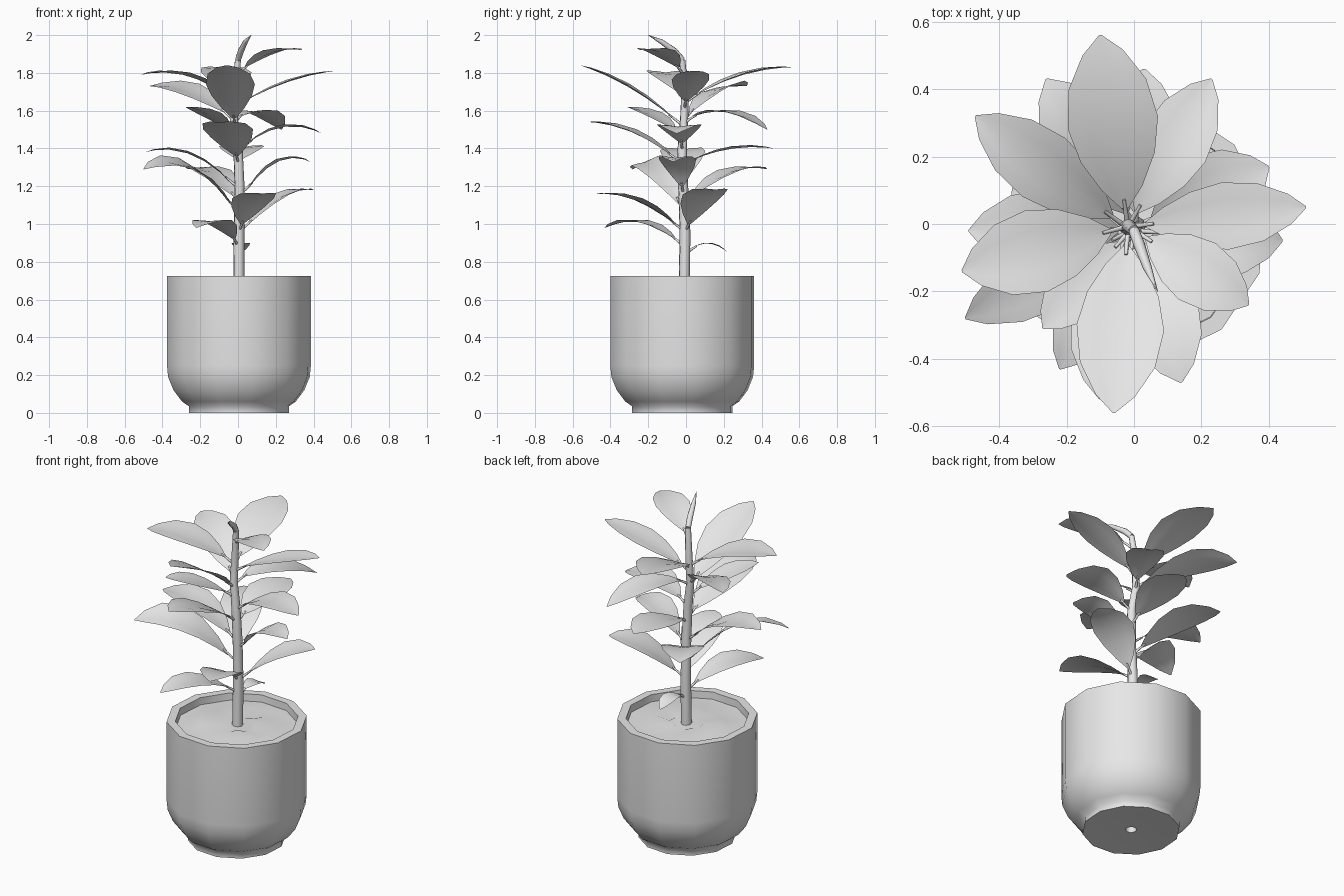
import bpy, bmesh, math, random
from mathutils import Vector

old = bpy.data.objects.get("Cube")
if old:
    bpy.data.objects.remove(old, do_unlink=True)

random.seed(4)
SIDES = 12

grey = bpy.data.materials.new("light grey")
grey.use_nodes = True
tone = (0.8, 0.8, 0.8, 1)
grey.diffuse_color = tone
for node in grey.node_tree.nodes:
    if node.type == 'BSDF_PRINCIPLED':
        node.inputs["Base Color"].default_value = tone


def finish(name, bm, angle=40, recalc=True):
    if recalc:
        bmesh.ops.recalc_face_normals(bm, faces=bm.faces)
    mesh = bpy.data.meshes.new(name)
    bm.to_mesh(mesh)
    bm.free()
    mesh.materials.append(grey)
    obj = bpy.data.objects.new(name, mesh)
    bpy.context.collection.objects.link(obj)
    bpy.ops.object.select_all(action='DESELECT')
    obj.select_set(True)
    bpy.context.view_layer.objects.active = obj
    bpy.ops.object.shade_smooth_by_angle(angle=math.radians(angle))
    return obj


def bridge(bm, a, b, closed):
    count = len(a)
    for i in range(count if closed else count - 1):
        j = (i + 1) % count
        bm.faces.new((a[i], a[j], b[j], b[i]))


def ring(bm, radius, z, jitter=0):
    verts = []
    for i in range(SIDES):
        a = math.tau * (i + 0.5) / SIDES - math.radians(4)
        verts.append(bm.verts.new((radius * math.cos(a), radius * math.sin(a),
                                   z + random.uniform(-jitter, jitter))))
    return verts


def tube(name, points, radii):
    curve = bpy.data.curves.new(name, 'CURVE')
    curve.dimensions = '3D'
    curve.bevel_depth = 1
    curve.bevel_resolution = 2
    curve.use_fill_caps = True
    spline = curve.splines.new('POLY')
    spline.points.add(len(points) - 1)
    for p, co, r in zip(spline.points, points, radii):
        p.co = (*co, 1)
        p.radius = r
    spline.use_smooth = True
    curve.materials.append(grey)
    obj = bpy.data.objects.new(name, curve)
    bpy.context.collection.objects.link(obj)


# Pot: flat underside with drain hole, foot, rounded belly, rim and inside
bm = bmesh.new()
profile = [(0.03, 0.06), (0.03, 0.004), (0.2, 0.004), (0.25, 0), (0.27, 0),
           (0.27, 0.035), (0.307, 0.06), (0.353, 0.12), (0.382, 0.19),
           (0.388, 0.25), (0.388, 0.725), (0.34, 0.725), (0.33, 0.5),
           (0.295, 0.06)]
rings = [ring(bm, r, z) for r, z in profile]
for a, b in zip(rings, rings[1:] + rings[:1]):
    bridge(bm, a, b, True)
pot = finish("pot", bm, 60)
pot.location = (0.005, -0.02, 0)

# Uneven soil
bm = bmesh.new()
rings = [ring(bm, r, z, j) for r, z, j in
         [(0.339, 0.682, 0), (0.27, 0.682, 0.008), (0.2, 0.694, 0.014), (0.1, 0.692, 0.01)]]
for a, b in zip(rings, rings[1:]):
    bridge(bm, a, b, True)
bm.faces.new(rings[-1])
soil = finish("soil", bm, 25)
soil.location = pot.location

# Stem with slight bends, and the rolled new leaf on top
stem = [Vector(p) for p in [(0.004, -0.01, 0.66), (0.005, -0.005, 0.95), (0.008, -0.015, 1.2),
        (0, -0.02, 1.4), (-0.022, -0.01, 1.55), (-0.016, -0.005, 1.7), (0, -0.02, 1.87)]]
tube("stem", stem, [0.03, 0.029, 0.027, 0.025, 0.022, 0.02, 0.016])
tube("new_leaf_shoot", [stem[-1], (0.015, -0.06, 1.915), (0.04, -0.13, 1.965), (0.07, -0.2, 2.0)],
     [0.016, 0.017, 0.013, 0.001])


def stem_at(z):
    for a, b in zip(stem, stem[1:]):
        if z <= b.z:
            return a.lerp(b, (z - a.z) / (b.z - a.z))
    return stem[-1].copy()


# Leaf: arched blade with a shallow midrib fold, on a thin stalk
OUTLINE = [(0, 0.08), (0.12, 0.45), (0.3, 0.82), (0.5, 1), (0.72, 0.86), (0.9, 0.45), (1, 0.03)]


def leaf(name, tip, base_z, mid_z, width, roll=0):
    root = stem_at(base_z - 0.04)
    tip = Vector(tip)
    out = Vector((tip.x - root.x, tip.y - root.y, 0)).normalized()
    base = root + out * 0.055
    base.z = base_z
    mid = (base + tip) / 2
    mid.z = mid_z
    control = mid * 2 - (base + tip) / 2
    side = Vector((-out.y * math.cos(roll), out.x * math.cos(roll), math.sin(roll)))
    bm = bmesh.new()
    rows = []
    for t, w in OUTLINE:
        centre = base * (1 - t) ** 2 + control * 2 * t * (1 - t) + tip * t * t
        tangent = (control - base) * (1 - t) + (tip - control) * t
        up = tangent.cross(side).normalized()
        half = width * w / 2
        rows.append([bm.verts.new(centre + side * half * s + up * half * lift)
                     for s, lift in ((-1, 0.1), (-0.5, 0.07), (0, 0), (0.5, 0.07), (1, 0.1))])
    for a, b in zip(rows, rows[1:]):
        bridge(bm, a, b, False)
    # keep the upper side facing up
    bm.normal_update()
    if sum(f.normal.z for f in bm.faces) < 0:
        bmesh.ops.reverse_faces(bm, faces=bm.faces)
    finish(name, bm, 60, False)
    tube(name + "_stalk", [root, root.lerp(base, 0.6), base + (control - base) * 0.1],
         [0.009, 0.007, 0.005])


# Each leaf: tip, height at the stalk, height halfway, width, optional roll
LEAVES = [
    ((-0.1, 0.56, 1.83), 1.68, 1.79, 0.27),
    ((-0.06, -0.56, 1.84), 1.56, 1.73, 0.26),
    ((0.51, 0.05, 1.81), 1.65, 1.755, 0.2),
    ((-0.51, -0.14, 1.79), 1.69, 1.79, 0.25),
    ((0.34, -0.24, 1.92), 1.83, 1.91, 0.2),
    ((0.23, 0.43, 1.5), 1.57, 1.59, 0.21),
    ((-0.47, 0.32, 1.73), 1.59, 1.71, 0.22, -0.2),
    ((-0.27, -0.31, 1.62), 1.5, 1.58, 0.18),
    ((-0.1, -0.52, 1.54), 1.36, 1.49, 0.27),
    ((0.44, -0.05, 1.48), 1.43, 1.515, 0.24),
    ((-0.5, -0.28, 1.29), 1.11, 1.31, 0.21, -0.3),
    ((0.38, -0.07, 1.33), 1.2, 1.335, 0.2),
    ((0.4, 0.17, 1.18), 1.0, 1.145, 0.24),
    ((0.14, -0.47, 1.16), 1.0, 1.125, 0.23),
    ((-0.22, -0.43, 0.98), 0.92, 1.01, 0.2),
    ((0.02, 0.22, 0.85), 0.88, 0.895, 0.1),
    ((0.03, 0.46, 1.4), 1.34, 1.4, 0.24),
    ((-0.26, 0.43, 1.29), 1.15, 1.275, 0.24),
    ((-0.49, -0.02, 1.38), 1.23, 1.375, 0.24),
]
for i, spec in enumerate(LEAVES):
    leaf("leaf_%d" % (i + 1), *spec)
